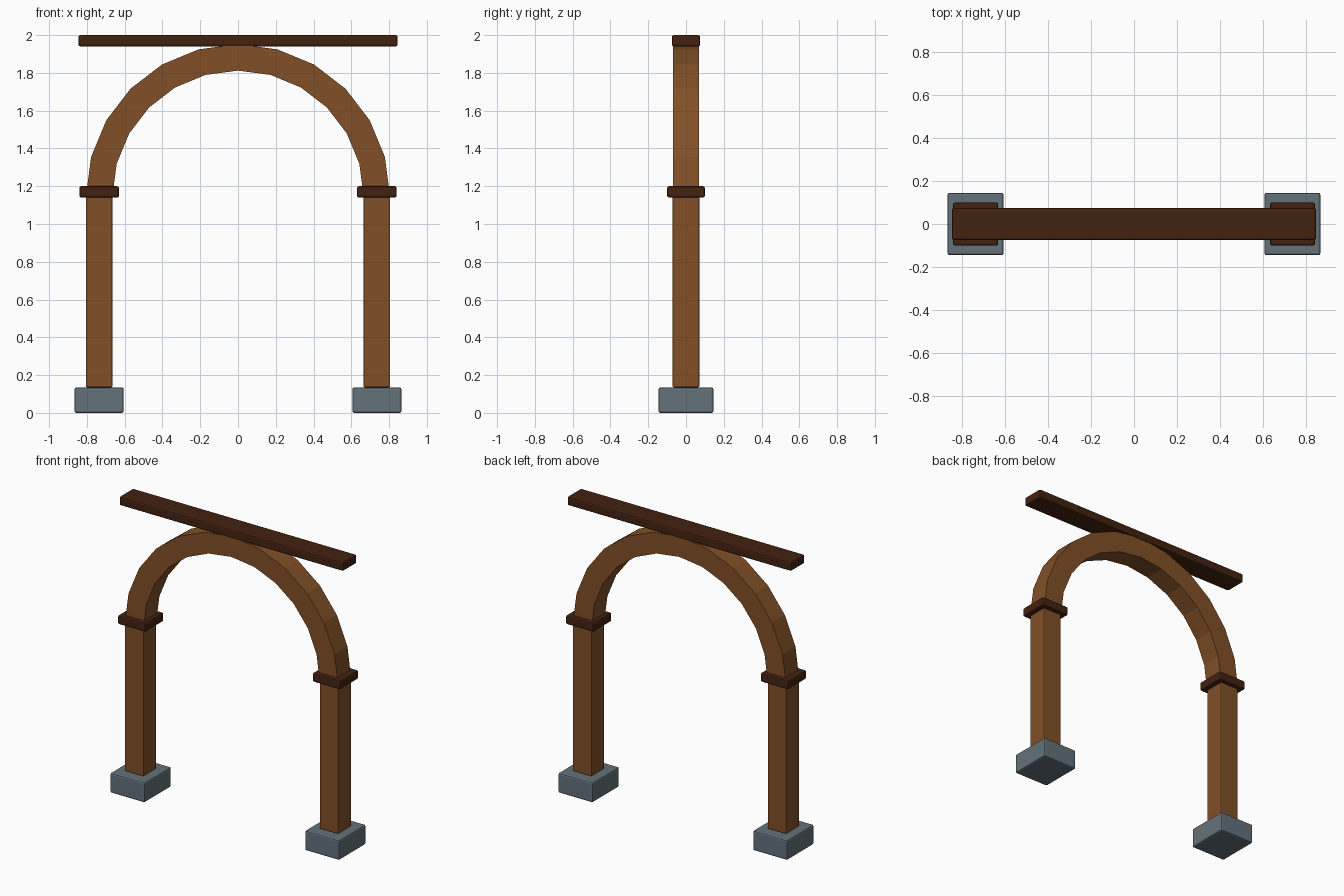
import bpy, bmesh, math

if "Cube" in bpy.data.objects:
    bpy.data.objects.remove(bpy.data.objects["Cube"])


def material(name, rgb):
    m = bpy.data.materials.new(name)
    m.diffuse_color = (*rgb, 1)
    m.use_nodes = True
    m.node_tree.nodes["Principled BSDF"].inputs["Base Color"].default_value = m.diffuse_color
    return m


wood = material("warm wood", (0.22, 0.08, 0.02))
dark = material("dark wood", (0.055, 0.016, 0.005))
stone = material("grey stone", (0.125, 0.165, 0.195))


def finish(bm, name, mat):
    bmesh.ops.recalc_face_normals(bm, faces=bm.faces)
    mesh = bpy.data.meshes.new(name)
    bm.to_mesh(mesh)
    bm.free()
    mesh.materials.append(mat)
    ob = bpy.data.objects.new(name, mesh)
    bpy.context.collection.objects.link(ob)
    return ob


def box(name, x, w, d, z0, z1, mat, bevel=0.008):
    bm = bmesh.new()
    bmesh.ops.create_cube(bm, size=1)
    for v in bm.verts:
        v.co = (x + v.co.x * w, v.co.y * d, (z0 + z1) / 2 + v.co.z * (z1 - z0))
    ob = finish(bm, name, mat)
    mod = ob.modifiers.new("bevel", 'BEVEL')
    mod.width, mod.segments = bevel, 2
    return ob


# Footings, posts and capitals on both sides
for side, s in (("left", -1), ("right", 1)):
    x = 0.735 * s
    box(side + "_footing", x, 0.26, 0.29, 0, 0.135, stone, 0.01)
    box(side + "_post", x, 0.142, 0.142, 0.135, 1.15, wood)
    box(side + "_capital", x, 0.21, 0.2, 1.14, 1.2, dark, 0.01)

# Half-round arch: rectangular section swept in 12 straight steps
bm = bmesh.new()
STEPS, CENTRE_Z = 12, 1.147
rings = []
for i in range(STEPS + 1):
    a = math.pi * i / STEPS
    rings.append([bm.verts.new((r * math.cos(a), y, CENTRE_Z + r * math.sin(a)))
                  for r, y in ((0.665, -0.07), (0.805, -0.07), (0.805, 0.07), (0.665, 0.07))])
for a, b in zip(rings, rings[1:]):
    for k in range(4):
        n = (k + 1) % 4
        bm.faces.new((a[k], a[n], b[n], b[k]))
bm.faces.new(rings[0])
bm.faces.new(rings[-1])
finish(bm, "arch", wood)

# Flat beam on the crown
box("top_beam", 0, 1.69, 0.15, 1.94, 2.0, dark, 0.01)
